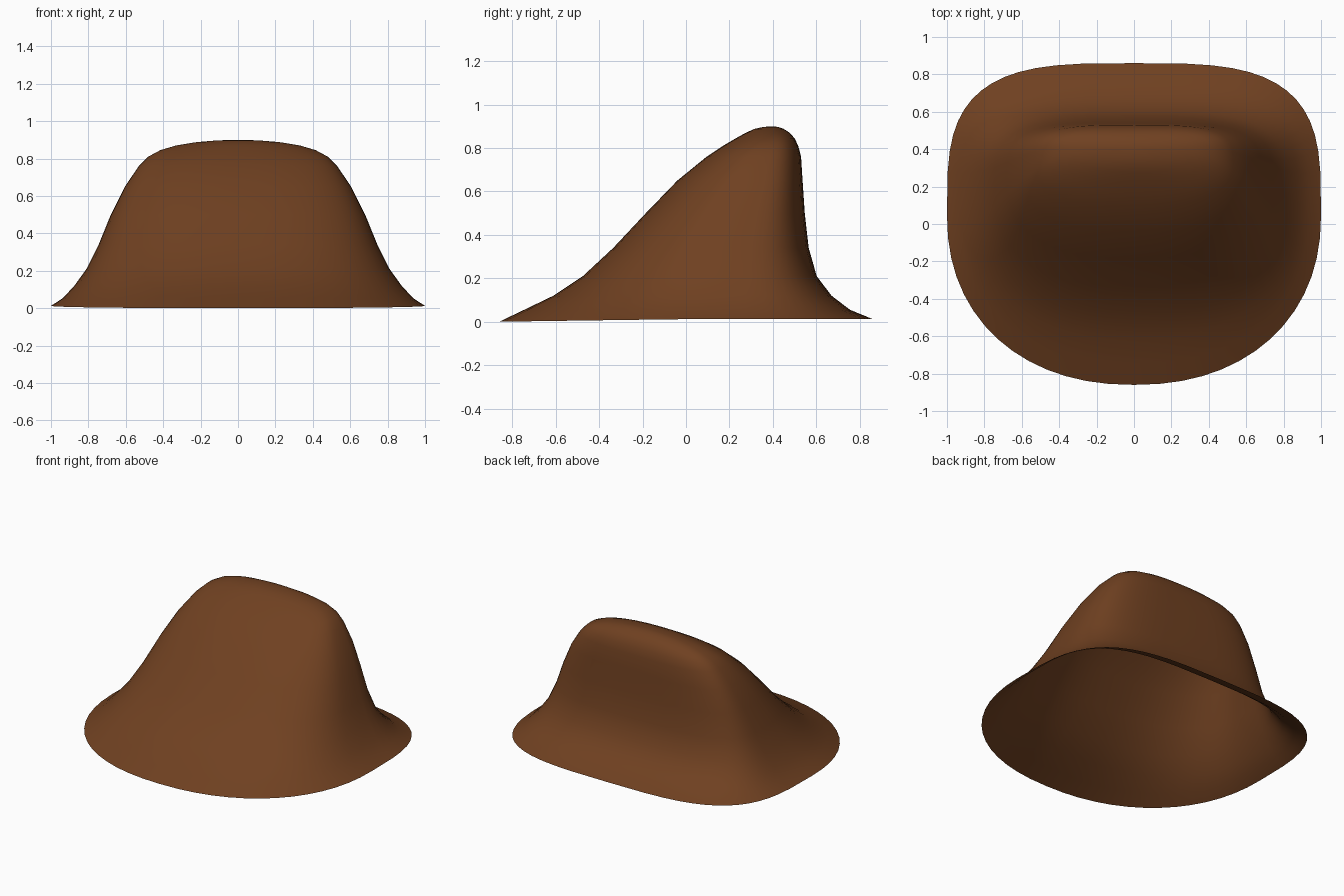
import bpy, bmesh, math

if "Cube" in bpy.data.objects:
    bpy.data.objects.remove(bpy.data.objects["Cube"])

# Horizontal contours of the hood: z, half width, front y, back y, y of widest point, front power, back power
RINGS = [
    (0.00, 1.00, -0.86, 0.86, 0.05, 2.2, 3.45),
    (0.055, 0.935, -0.745, 0.755, 0.08, 2.3, 3.5),
    (0.12, 0.875, -0.61, 0.67, 0.11, 2.4, 3.6),
    (0.21, 0.81, -0.475, 0.602, 0.15, 2.5, 3.6),
    (0.34, 0.745, -0.335, 0.565, 0.19, 2.5, 3.6),
    (0.50, 0.68, -0.185, 0.547, 0.24, 2.5, 3.6),
    (0.65, 0.605, -0.04, 0.537, 0.29, 2.5, 3.6),
    (0.76, 0.53, 0.095, 0.53, 0.33, 2.5, 3.4),
    (0.81, 0.48, 0.17, 0.517, 0.36, 2.4, 3.2),
    (0.845, 0.415, 0.23, 0.50, 0.38, 2.3, 2.9),
    (0.87, 0.33, 0.275, 0.478, 0.39, 2.2, 2.5),
    (0.888, 0.22, 0.315, 0.45, 0.395, 2.1, 2.2),
    (0.897, 0.11, 0.355, 0.425, 0.40, 2.0, 2.0),
]
SEGMENTS = 56


def contour_point(angle, w, front, back, mid, pf, pb):
    c, s = math.cos(angle), math.sin(angle)
    power, depth = (pb, back - mid) if s >= 0 else (pf, mid - front)
    x = math.copysign(abs(c) ** (2 / power), c) * w
    y = mid + math.copysign(abs(s) ** (2 / power), s) * depth
    return x, y


# Open hood shell lofted through the contours
bm = bmesh.new()
loops = []
for i, (z, *shape) in enumerate(RINGS):
    loop = []
    for k in range(SEGMENTS):
        x, y = contour_point(2 * math.pi * k / SEGMENTS, *shape)
        lift = 0.012 * min(1, (y + 0.86) / 0.86) if i == 0 else 0
        loop.append(bm.verts.new((x, y, z + lift)))
    loops.append(loop)
for a, b in zip(loops, loops[1:]):
    for k in range(SEGMENTS):
        n = (k + 1) % SEGMENTS
        bm.faces.new((a[k], a[n], b[n], b[k]))
tip = bm.verts.new((0, 0.40, 0.90))
for k in range(SEGMENTS):
    bm.faces.new((loops[-1][k], loops[-1][(k + 1) % SEGMENTS], tip))
for f in bm.faces:
    f.smooth = True

mesh = bpy.data.meshes.new("hood_shell")
bm.to_mesh(mesh)
bm.free()
hood = bpy.data.objects.new("hood_shell", mesh)
bpy.context.collection.objects.link(hood)

# Brown finish
brown = bpy.data.materials.new("brown")
brown.diffuse_color = (0.16, 0.052, 0.015, 1)
brown.use_nodes = True
brown.node_tree.nodes["Principled BSDF"].inputs["Base Color"].default_value = brown.diffuse_color
mesh.materials.append(brown)
